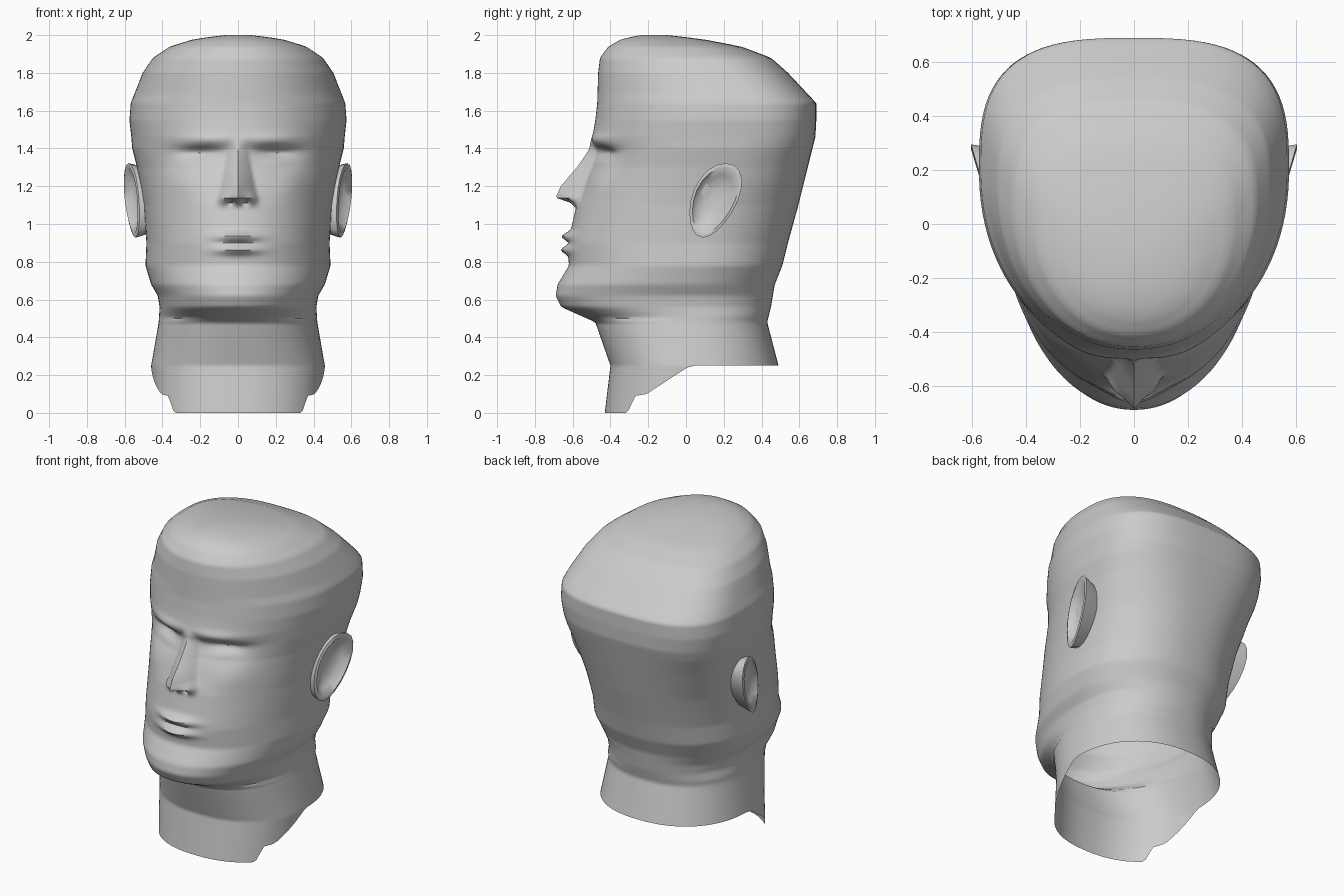
import bpy, bmesh, math

if "Cube" in bpy.data.objects:
    bpy.data.objects.remove(bpy.data.objects["Cube"])

# Head sections: z, front y, back y, half width
SECTIONS = [
    (.25, -.40, .49, .46), (.48, -.48, .43, .42), (.56, -.66, .45, .415),
    (.62, -.69, .46, .425), (.68, -.68, .47, .46), (.78, -.62, .51, .49),
    (.90, -.625, .54, .485), (1.1, -.58, .595, .50), (1.3, -.505, .645, .535),
    (1.4, -.485, .67, .56), (1.46, -.495, .685, .565), (1.55, -.48, .69, .575),
    (1.64, -.47, .69, .568), (1.8, -.465, .54, .505), (1.88, -.455, .45, .45),
    (1.94, -.41, .29, .36), (1.98, -.34, .08, .23), (2.0, -.24, -.10, .07),
]
# Height of the neck hem by y, and nose height and half width by z
NECK_HEM = [(-.28, .0), (-.25, .09), (-.19, .10), (.02, .25)]
NOSE = [(1.085, 0, .10), (1.11, .03, .11), (1.14, .125, .105), (1.2, .12, .09), (1.46, 0, .04)]


def interp(table, k):
    if k <= table[0][0]:
        return table[0][1:]
    for a, b in zip(table, table[1:]):
        if k <= b[0]:
            f = (k - a[0]) / (b[0] - a[0])
            return [p + (q - p) * f for p, q in zip(a[1:], b[1:])]
    return table[-1][1:]


def gauss(v, c, s):
    return math.exp(-((v - c) / s) ** 2)


# Facial relief: positive values push forward
def relief(x, z):
    ax = abs(x)
    d = 0
    if 1.085 < z < 1.46:
        h, w = interp(NOSE, z)
        d += h * max(0, 1 - ax / w) ** .85
    d += .018 * gauss(ax, .075, .03) * gauss(z, 1.13, .03)            # nostril wings
    d -= .04 * gauss(ax, .04, .018) * gauss(z, 1.115, .014)           # nostrils
    d -= .055 * gauss(ax, .20, .12) * gauss(z, 1.375, .03 if z > 1.375 else .07)
    d += .018 * gauss(ax, .20, .08) * gauss(z, 1.335, .03)            # eyelids
    d += .015 * gauss(ax, .17, .14) * gauss(z, 1.445, .03)            # brow
    d += .012 * gauss(ax, .28, .09) * gauss(z, 1.2, .07)              # cheekbone
    wide = gauss(ax, 0, .11)
    d += .042 * wide * gauss(z, .935, .022) + .04 * wide * gauss(z, .862, .022)
    d -= .008 * gauss(ax, 0, .13) * gauss(z, .90, .01)                # mouth line
    return d


# Superellipse section, widest behind the middle
def head_point(a, z):
    f, b, w = interp(SECTIONS, z)
    mid = min(.03 + .17 * min(max(z - .45, 0), 1), f + .6 * (b - f))
    s, c = math.sin(a), math.cos(a)
    if c > 0:
        n, end = (2.3 if z < .5 else 2.1), f
    else:
        n, end = 2.25 + .75 * gauss(z, 1.6, .35), b
    x = math.copysign(w * abs(s) ** (2 / n), s)
    y = mid + (end - mid) * abs(c) ** (2 / n)
    return x, y - (relief(x, z) if c > 0 else 0), z


# Below the collar the points slide up to the stepped hem
def neck_point(a, z):
    x, y, _ = head_point(a, .25)
    z = max(z, interp(NECK_HEM, y)[0])
    k = (.25 - z) / .25
    return x * (1 - .03 * k), y - (.03 * k if y < 0 else 0), z


def make_object(name, bm, angle):
    bmesh.ops.recalc_face_normals(bm, faces=bm.faces)
    mesh = bpy.data.meshes.new(name)
    bm.to_mesh(mesh)
    bm.free()
    ob = bpy.data.objects.new(name, mesh)
    bpy.context.collection.objects.link(ob)
    bpy.ops.object.select_all(action='DESELECT')
    ob.select_set(True)
    bpy.context.view_layer.objects.active = ob
    bpy.ops.object.shade_smooth_by_angle(angle=math.radians(angle))
    return ob


def loft(bm, rings):
    rings = [[bm.verts.new(p) for p in ring] for ring in rings]
    for low, up in zip(rings, rings[1:]):
        for i in range(len(low)):
            j = (i + 1) % len(low)
            bm.faces.new((low[i], low[j], up[j], up[i]))
    bm.faces.new(rings[-1])


# Head and neck: one lofted shell, open at the neck, finer at the face
bm = bmesh.new()
N = 128
turns = [2 * math.pi * i / N for i in range(N)]
angles = [u - .6 * math.sin(u) for u in turns]
levels = [i * .0125 for i in range(161)]
loft(bm, [[neck_point(a, z) if z < .25 else head_point(a, z) for a in angles] for z in levels])
bmesh.ops.remove_doubles(bm, verts=bm.verts, dist=.0003)
make_object("head", bm, 50)


# Ears: flared rim around a hollow, leaning forward at the lobe, mirrored
def ear_point(t, scale, shift):
    s, c = math.sin(t), math.cos(t)
    y = .15 + scale * (.125 * c * (1 + .15 * s) + .06 * s)
    return .525 + .3 * (y - .03) + shift, y, 1.125 + scale * .197 * s


bm = bmesh.new()
rim = [2 * math.pi * i / 20 for i in range(20)]
steps = ((.8, -.12), (.97, -.025), (1, 0), (.88, .005), (.68, -.03), (.3, -.045))
loft(bm, [[ear_point(t, scale, shift) for t in rim] for scale, shift in steps])
ear = make_object("ears", bm, 60)
mirror = ear.modifiers.new("mirror", 'MIRROR')
mirror.use_axis[0] = True
